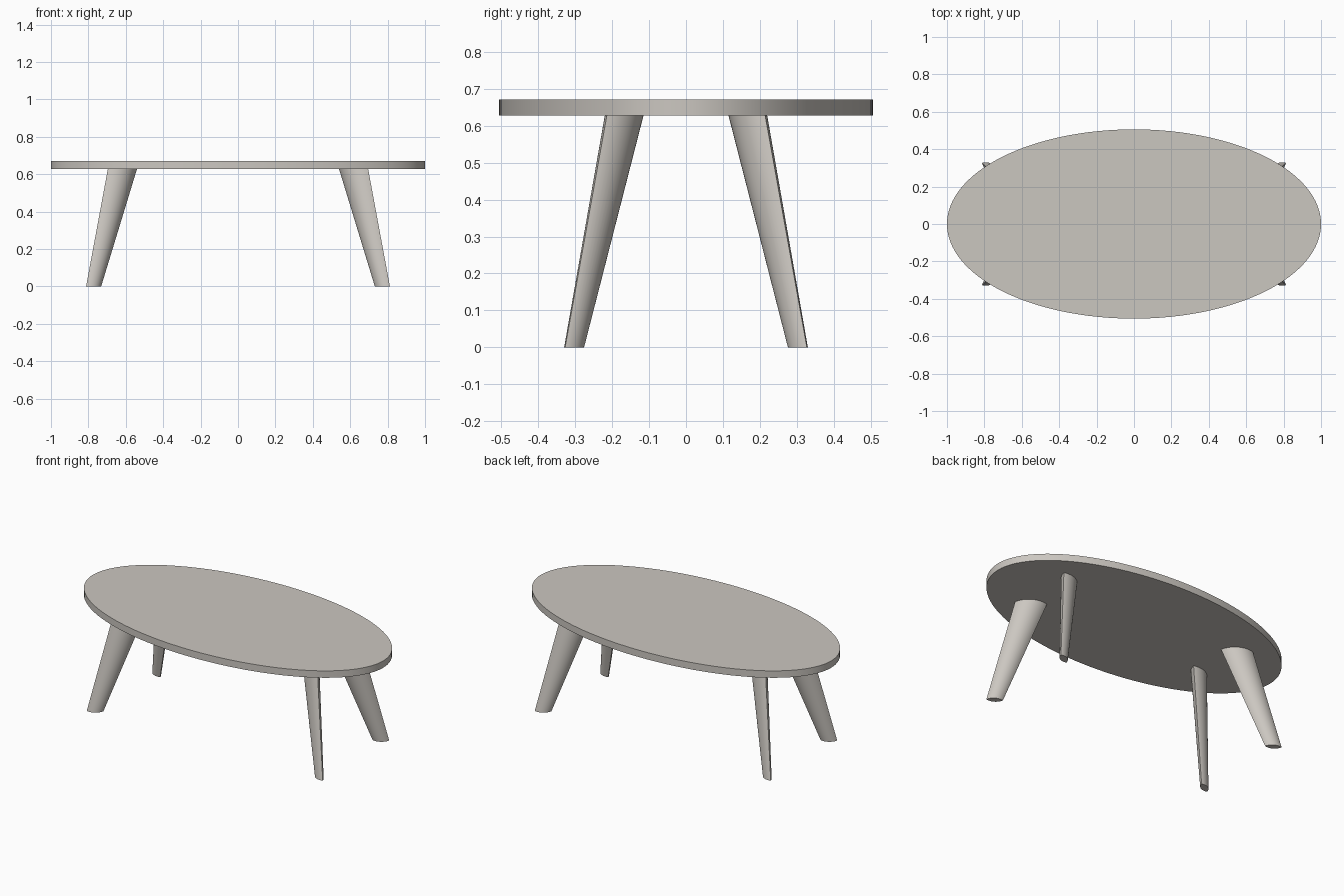
import bpy, bmesh, math

if "Cube" in bpy.data.objects:
    bpy.data.objects.remove(bpy.data.objects["Cube"])

# One warm grey for the whole table
grey = bpy.data.materials.new("warm grey")
grey.diffuse_color = (0.60, 0.57, 0.53, 1.0)
grey.use_nodes = True
grey.node_tree.nodes["Principled BSDF"].inputs["Base Color"].default_value = grey.diffuse_color


def loft(name, bottom, top):
    """Closed solid between two matching outlines."""
    bm = bmesh.new()
    lo = [bm.verts.new(p) for p in bottom]
    hi = [bm.verts.new(p) for p in top]
    n = len(lo)
    for i in range(n):
        j = (i + 1) % n
        bm.faces.new((lo[i], lo[j], hi[j], hi[i]))
    bm.faces.new(lo[::-1])
    bm.faces.new(hi)
    bmesh.ops.recalc_face_normals(bm, faces=bm.faces[:])
    mesh = bpy.data.meshes.new(name)
    bm.to_mesh(mesh)
    bm.free()
    mesh.materials.append(grey)
    obj = bpy.data.objects.new(name, mesh)
    bpy.context.collection.objects.link(obj)
    bpy.ops.object.select_all(action='DESELECT')
    obj.select_set(True)
    bpy.context.view_layer.objects.active = obj
    bpy.ops.object.shade_smooth_by_angle(angle=math.radians(35))
    return obj


def ellipse(rx, ry, z, n=128):
    return [(rx * math.cos(2 * math.pi * i / n),
             ry * math.sin(2 * math.pi * i / n), z) for i in range(n)]


def lens(cx, cy, z, a, b, angle, sx, sy, n=16):
    """Pointed lens outline (two arcs), mirrored by the signs sx, sy."""
    radius = (a * a + b * b) / (2 * b)
    half = math.asin(a / radius)
    pts = []
    for side in (1, -1):
        for i in range(n):
            t = half - 2 * half * i / n
            u = side * radius * math.sin(t)
            v = side * (radius * math.cos(t) - radius + b)
            x = cx + u * math.cos(angle) - v * math.sin(angle)
            y = cy + u * math.sin(angle) + v * math.cos(angle)
            pts.append((sx * x, sy * y, z))
    return pts


# Oval tabletop
loft("tabletop", ellipse(1.0, 0.506, 0.628), ellipse(1.0, 0.506, 0.671))

# Four splayed, tapered legs with a lens-shaped section
tilt = math.radians(31)
for fb, sy in (("front", -1), ("back", 1)):
    for lr, sx in (("left", -1), ("right", 1)):
        loft(f"{fb}_{lr}_leg",
             lens(0.772, 0.303, 0.0, 0.047, 0.021, tilt, sx, sy),
             lens(0.6175, 0.167, 0.63, 0.091, 0.041, tilt, sx, sy))
